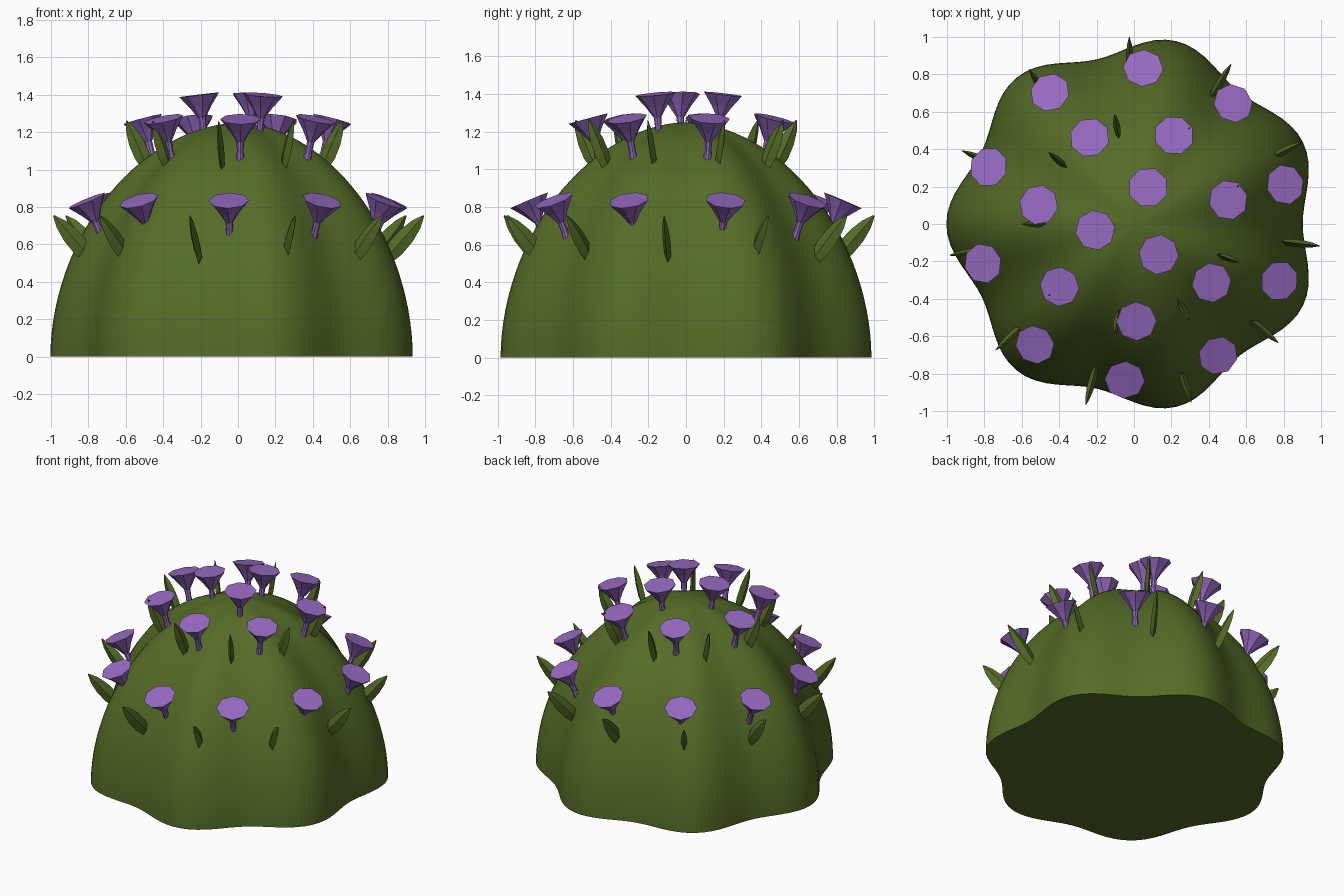
import bpy, bmesh, math
from mathutils import Matrix, Vector

cube = bpy.data.objects.get("Cube")
if cube:
    bpy.data.objects.remove(cube, do_unlink=True)


def material(name, rgb):
    m = bpy.data.materials.new(name)
    m.use_nodes = True
    m.diffuse_color = (*rgb, 1)
    bsdf = next(n for n in m.node_tree.nodes if n.type == 'BSDF_PRINCIPLED')
    bsdf.inputs["Base Color"].default_value = (*rgb, 1)
    bsdf.inputs["Roughness"].default_value = 0.9
    return m


green = material("moss green", (0.09, 0.15, 0.02))
purple = material("blossom purple", (0.31, 0.145, 0.54))


def loft(name, rings, mat):
    """Mesh from a stack of equal-sized point rings, capped at both ends."""
    bm = bmesh.new()
    loops = [[bm.verts.new(p) for p in ring] for ring in rings]
    n = len(loops[0])
    for low, high in zip(loops, loops[1:]):
        for i in range(n):
            j = (i + 1) % n
            bm.faces.new((low[i], low[j], high[j], high[i]))
    bm.faces.new(loops[0][::-1])
    bm.faces.new(loops[-1])
    bmesh.ops.recalc_face_normals(bm, faces=bm.faces)
    mesh = bpy.data.meshes.new(name)
    bm.to_mesh(mesh)
    bm.free()
    mesh.materials.append(mat)
    return mesh


def place(name, mesh, matrix=Matrix()):
    ob = bpy.data.objects.new(name, mesh)
    bpy.context.collection.objects.link(ob)
    ob.matrix_world = matrix
    return ob


def oval(rx, ry, z, sides):
    turn = 2 * math.pi / sides
    return [Vector((rx * math.cos(i * turn), ry * math.sin(i * turn), z))
            for i in range(sides)]


# Bush: a dome with seven soft lobes that fade towards the crown
def dome_ring(t, sides=112):
    a = t * math.pi / 2
    radius = 0.953 * math.cos(a) ** 1.08
    z = 1.25 * math.sin(a) ** 1.05
    ring = []
    for i in range(sides):
        th = 2 * math.pi * i / sides
        r = radius * (1 - 0.053 * math.cos(7 * th))
        ring.append(Vector((r * math.cos(th), r * math.sin(th), z)))
    return ring


steps = 28
bush = place("bush", loft("bush", [dome_ring(0.99 * i / steps) for i in range(steps + 1)], green))
bpy.context.view_layer.objects.active = bush
bush.select_set(True)
bpy.ops.object.shade_smooth_by_angle(angle=math.radians(40))
bush.select_set(False)

# Flower: thin stem opening into a flat-topped trumpet, origin at the top disc
flower = loft("flower", [oval(r, r, z, 8) for r, z in (
    (0.026, -0.25), (0.018, -0.18), (0.02, -0.125), (0.058, -0.065), (0.108, 0))], purple)

# Leaf: a faceted pointed blade, broad along its local x, origin at the root
leaf = loft("leaf", [oval(w, w * 0.42, z, 4) for w, z in (
    (0.025, 0), (0.048, 0.12), (0.046, 0.21), (0.03, 0.29), (0.004, 0.35))], green)


def ring_of(name, mesh, count, start, radius, height, lean, scale=1.0):
    """Place copies evenly round the bush, leaning outwards."""
    for i in range(count):
        spin = Matrix.Rotation(math.radians(start + 360 * i / count), 4, 'Z')
        tilt = Matrix.Rotation(math.radians(lean), 4, 'Y')
        shift = Matrix.Translation((radius, 0, height))
        place(f"{name}_{i + 1}", mesh, spin @ shift @ tilt @ Matrix.Scale(scale, 4))


ring_of("lower_flower", flower, 10, 14.6, 0.835, 0.835, 23)
ring_of("middle_flower", flower, 7, 14.3, 0.52, 1.27, 15)
ring_of("top_flower", flower, 3, 69, 0.21, 1.40, 7)
ring_of("lower_leaf", leaf, 11, 26, 0.77, 0.49, 41)
ring_of("upper_leaf", leaf, 9, 20, 0.47, 0.98, 24, 0.88)
